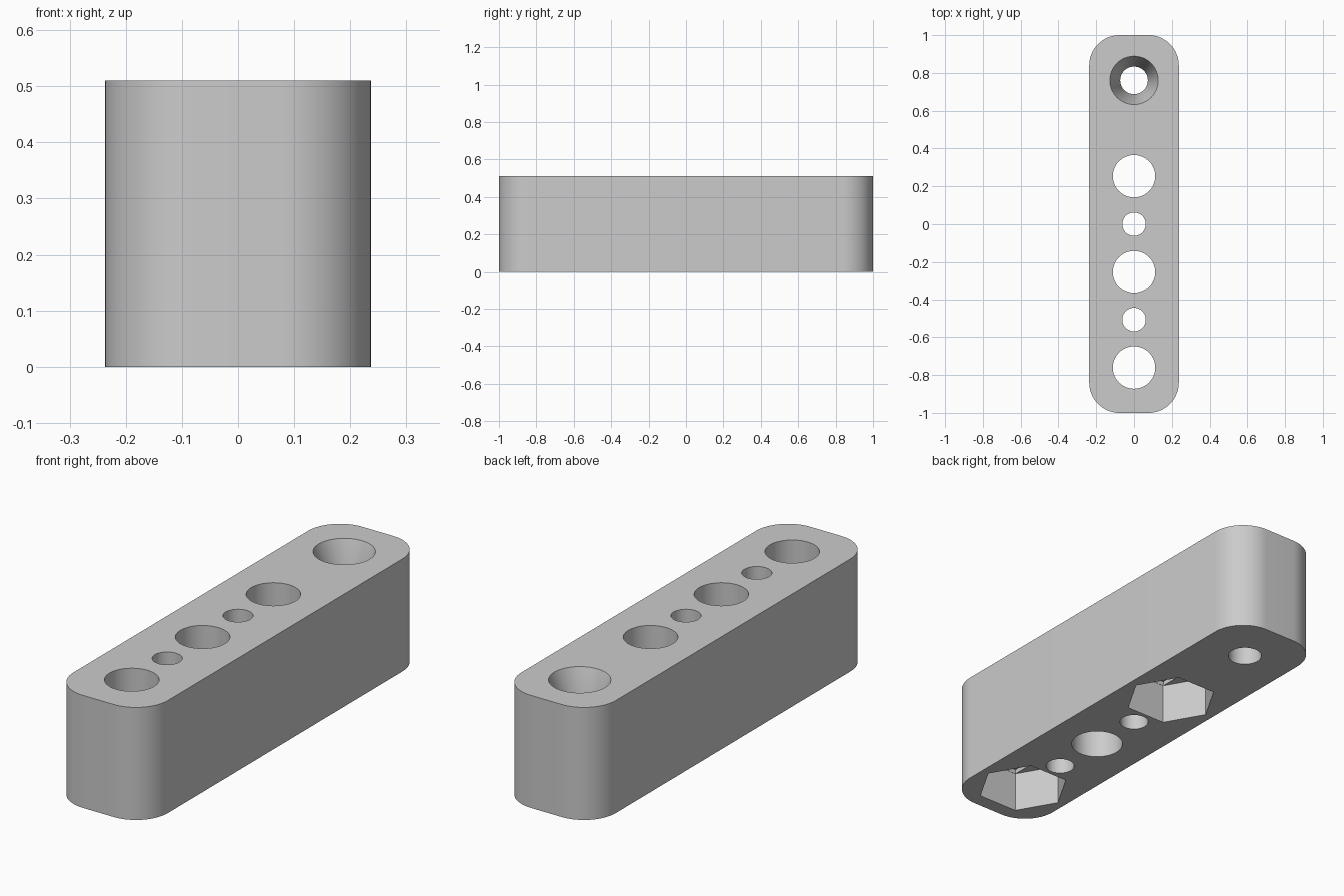
import bpy
from math import cos, sin, pi, radians

if "Cube" in bpy.data.objects:
    bpy.data.objects.remove(bpy.data.objects["Cube"], do_unlink=True)

HALF_X, HALF_Y, HEIGHT = 0.237, 1.0, 0.51
CORNER = 0.16
NUT_R, NUT_DEPTH = 0.2, 0.186
BOLT_R, PIN_R, SCREW_R, HEAD_R = 0.112, 0.062, 0.073, 0.128
SINK_DEPTH = 0.17
PITCH = 0.2535


def loft(name, rings):
    """Closed solid through matching rings of points."""
    n = len(rings[0])
    verts = [p for ring in rings for p in ring]
    faces = [list(range(n))[::-1], [len(verts) - n + i for i in range(n)]]
    for k in range(len(rings) - 1):
        for i in range(n):
            j = (i + 1) % n
            faces.append([k * n + i, k * n + j, (k + 1) * n + j, (k + 1) * n + i])
    mesh = bpy.data.meshes.new(name)
    mesh.from_pydata(verts, [], faces)
    obj = bpy.data.objects.new(name, mesh)
    bpy.context.collection.objects.link(obj)
    return obj


def turned(name, y, profile, sides=64):
    """Upright turned solid from (radius, z) pairs."""
    return loft(name, [[(r * cos(2 * pi * i / sides), y + r * sin(2 * pi * i / sides), z)
                        for i in range(sides)] for r, z in profile])


def prism(name, outline, z0, z1):
    return loft(name, [[(x, y, z) for x, y in outline] for z in (z0, z1)])


# Block with rounded upright corners
outline = []
for quarter, (sx, sy) in enumerate([(1, 1), (-1, 1), (-1, -1), (1, -1)]):
    for step in range(17):
        a = (quarter + step / 16) * pi / 2
        outline.append((sx * (HALF_X - CORNER) + CORNER * cos(a),
                        sy * (HALF_Y - CORNER) + CORNER * sin(a)))
block = prism("drilled_block", outline, 0, HEIGHT)

grey = bpy.data.materials.new("plain grey")
grey.use_nodes = True
colour = (0.6, 0.6, 0.6, 1)
grey.diffuse_color = colour
grey.node_tree.nodes["Principled BSDF"].inputs["Base Color"].default_value = colour
block.data.materials.append(grey)

cutters = []
low, high = -0.1, HEIGHT + 0.1

# Straight holes
for slot, radius in [(-3, BOLT_R), (-2, PIN_R), (-1, BOLT_R), (0, PIN_R), (1, BOLT_R)]:
    cutters.append(turned("hole_cutter", slot * PITCH, [(radius, low), (radius, high)]))

# Countersunk screw hole
cutters.append(turned("screw_cutter", 3 * PITCH,
                      [(SCREW_R, low), (SCREW_R, HEIGHT - SINK_DEPTH),
                       (HEAD_R, HEIGHT), (HEAD_R, high)]))

# Hexagonal nut pockets in the underside, each with a shallow step above
for slot in (-3, 1):
    y = slot * PITCH
    cutters.append(turned("nut_cutter", y, [(NUT_R, low), (NUT_R, NUT_DEPTH)], sides=6))
    w, d = NUT_R * 0.5, NUT_R * 0.86
    step_outline = [(w, y + d), (-w, y + d), (-w, y - d), (w, y - d)]
    cutters.append(prism("step_cutter", step_outline, NUT_DEPTH / 2, NUT_DEPTH + 0.02))

for cutter in cutters:
    cutter.hide_render = True
    mod = block.modifiers.new("cut", "BOOLEAN")
    mod.operation = "DIFFERENCE"
    mod.solver = "EXACT"
    mod.object = cutter

# Bake the cuts and drop the cutters
graph = bpy.context.evaluated_depsgraph_get()
result = bpy.data.meshes.new_from_object(block.evaluated_get(graph))
block.modifiers.clear()
block.data = result
for cutter in cutters:
    bpy.data.objects.remove(cutter, do_unlink=True)
if not result.materials:
    result.materials.append(grey)

bpy.ops.object.select_all(action="DESELECT")
block.select_set(True)
bpy.context.view_layer.objects.active = block
bpy.ops.object.shade_smooth_by_angle(angle=radians(25))
